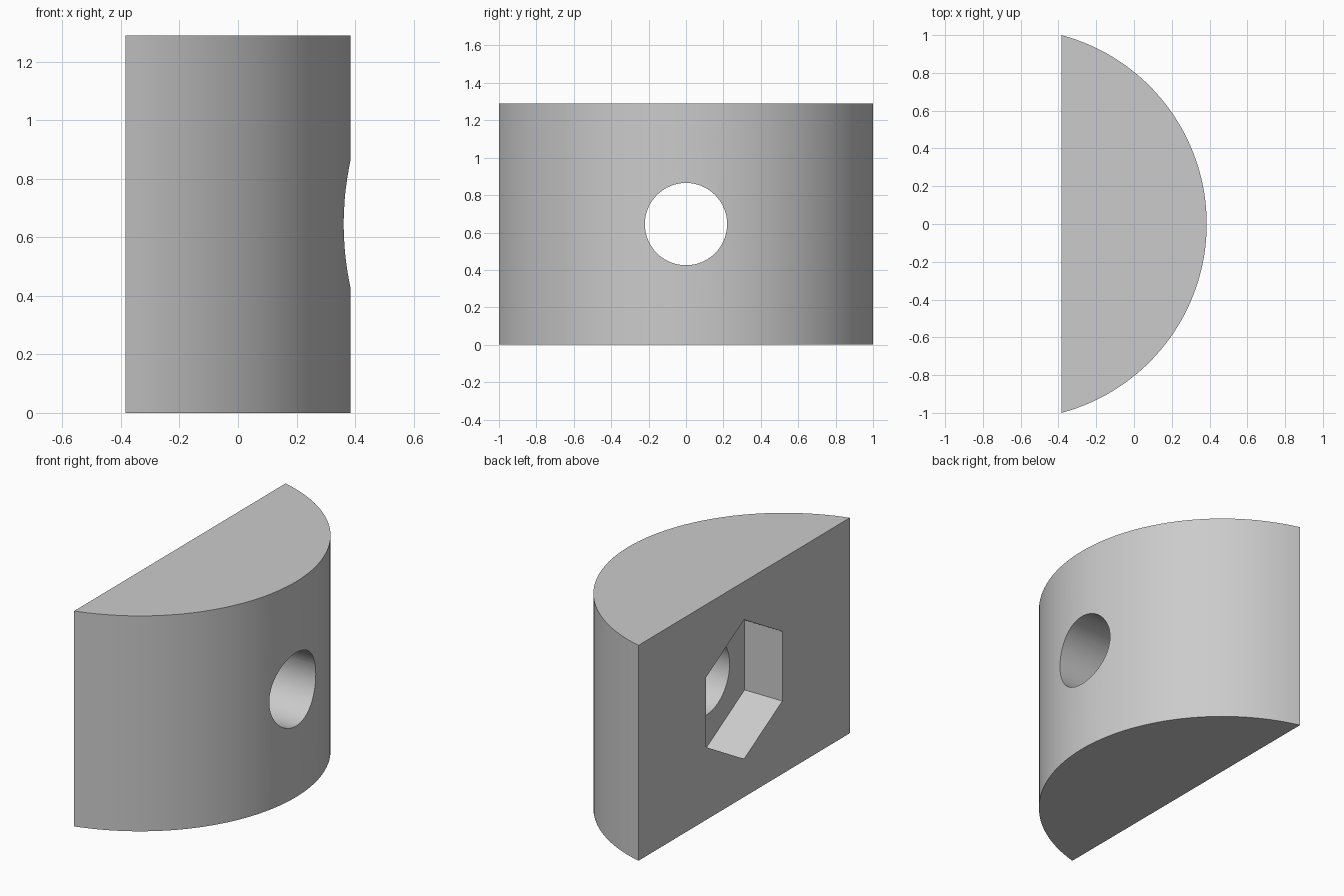
import bpy, bmesh, math

cube = bpy.data.objects.get("Cube")
if cube:
    bpy.data.objects.remove(cube, do_unlink=True)

HEIGHT = 1.29
FLAT_X, FRONT_X = -0.385, 0.385
SAGITTA = FRONT_X - FLAT_X
RADIUS = (1 + SAGITTA ** 2) / (2 * SAGITTA)
CENTRE_X = FRONT_X - RADIUS

grey = bpy.data.materials.new("plain grey")
grey.use_nodes = True
colour = (0.6, 0.6, 0.6, 1)
grey.diffuse_color = colour
grey.node_tree.nodes["Principled BSDF"].inputs["Base Color"].default_value = colour


def prism(name, profile, offset):
    """Extrude a closed planar profile along an offset vector."""
    bm = bmesh.new()
    base = bm.faces.new([bm.verts.new(p) for p in profile])
    top = bmesh.ops.extrude_face_region(bm, geom=[base], use_keep_orig=True)["geom"]
    moved = [g for g in top if isinstance(g, bmesh.types.BMVert)]
    bmesh.ops.translate(bm, verts=moved, vec=offset)
    bmesh.ops.recalc_face_normals(bm, faces=bm.faces)
    mesh = bpy.data.meshes.new(name)
    bm.to_mesh(mesh)
    bm.free()
    mesh.materials.append(grey)
    obj = bpy.data.objects.new(name, mesh)
    bpy.context.collection.objects.link(obj)
    return obj


def ring(x, radius, sides):
    """Polygon facing along x at mid height, with a corner at the top."""
    angles = [math.tau * i / sides for i in range(sides)]
    return [(x, radius * math.sin(a), HEIGHT / 2 + radius * math.cos(a)) for a in angles]


# Body: circular segment with a flat side
SEGMENTS = 64
half = math.atan2(1, FLAT_X - CENTRE_X)
arc = [half * (2 * i / SEGMENTS - 1) for i in range(SEGMENTS + 1)]
body = prism("clamp_block",
             [(CENTRE_X + RADIUS * math.cos(a), RADIUS * math.sin(a), 0) for a in arc],
             (0, 0, HEIGHT))

# Bolt hole through the block and hexagonal nut pocket in the flat side
cutters = [prism("bolt_hole_cutter", ring(-0.25, 0.22, 64), (1, 0, 0)),
           prism("nut_pocket_cutter", ring(FLAT_X - 0.1, 0.417, 6), (0.35, 0, 0))]
bpy.context.view_layer.objects.active = body
body.select_set(True)
for cutter in cutters:
    cut = body.modifiers.new(cutter.name, 'BOOLEAN')
    cut.operation = 'DIFFERENCE'
    cut.solver = 'EXACT'
    cut.object = cutter
    bpy.ops.object.modifier_apply(modifier=cut.name)
for cutter in cutters:
    bpy.data.objects.remove(cutter, do_unlink=True)

bpy.ops.object.shade_smooth_by_angle(angle=math.radians(30))
